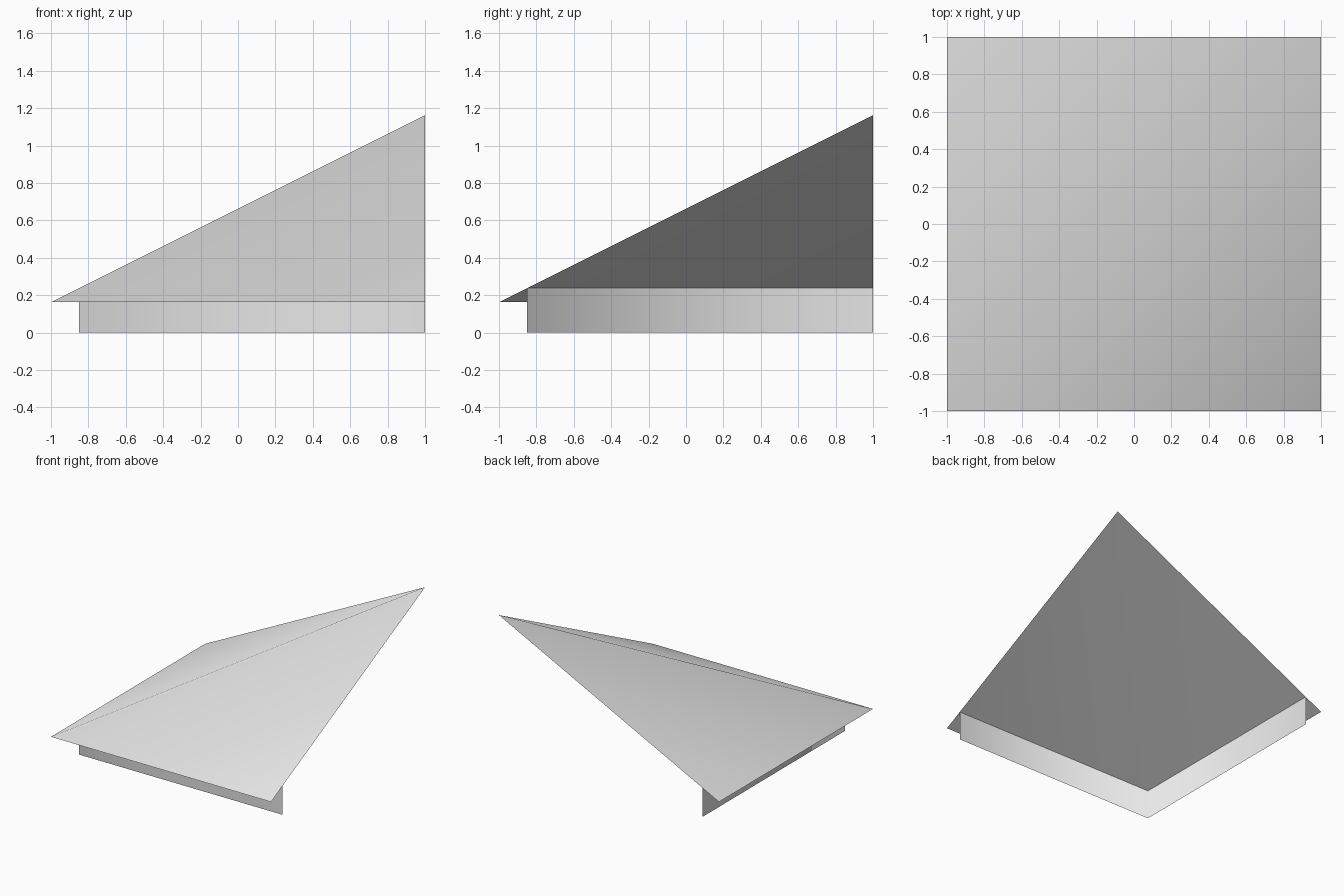
import bpy
import bmesh

cube = bpy.data.objects.get("Cube")
if cube:
    bpy.data.objects.remove(cube, do_unlink=True)

EAVE, RISE, INSET = 0.163, 1.0, -0.85
WALL_TOP = EAVE + RISE * (INSET + 1) / 2

grey = bpy.data.materials.new("light_grey")
grey.use_nodes = True
grey.diffuse_color = (0.8, 0.8, 0.8, 1)
grey.node_tree.nodes["Principled BSDF"].inputs["Base Color"].default_value = (0.8, 0.8, 0.8, 1)


def sheet(name, points, faces):
    """Smooth open sheet with shared corner vertices."""
    bm = bmesh.new()
    verts = [bm.verts.new(p) for p in points]
    for face in faces:
        bm.faces.new([verts[i] for i in face]).smooth = True
    mesh = bpy.data.meshes.new(name)
    bm.to_mesh(mesh)
    bm.free()
    mesh.materials.append(grey)
    obj = bpy.data.objects.new(name, mesh)
    bpy.context.collection.objects.link(obj)
    return obj


# Two roof slopes meeting on the diagonal hip; open underneath and behind
sheet("hip_roof",
      [(-1, -1, EAVE), (1, -1, EAVE), (1, 1, EAVE + RISE), (-1, 1, EAVE)],
      [(0, 1, 2), (0, 2, 3)])

# L-shaped wall band set in under the eaves
path = [(-INSET - INSET - 2.7, 1), (INSET, INSET), (1, INSET)]
path[0] = (INSET, 1)
sheet("corner_wall",
      [(x, y, z) for z in (0, WALL_TOP) for x, y in path],
      [(0, 1, 4, 3), (1, 2, 5, 4)])
